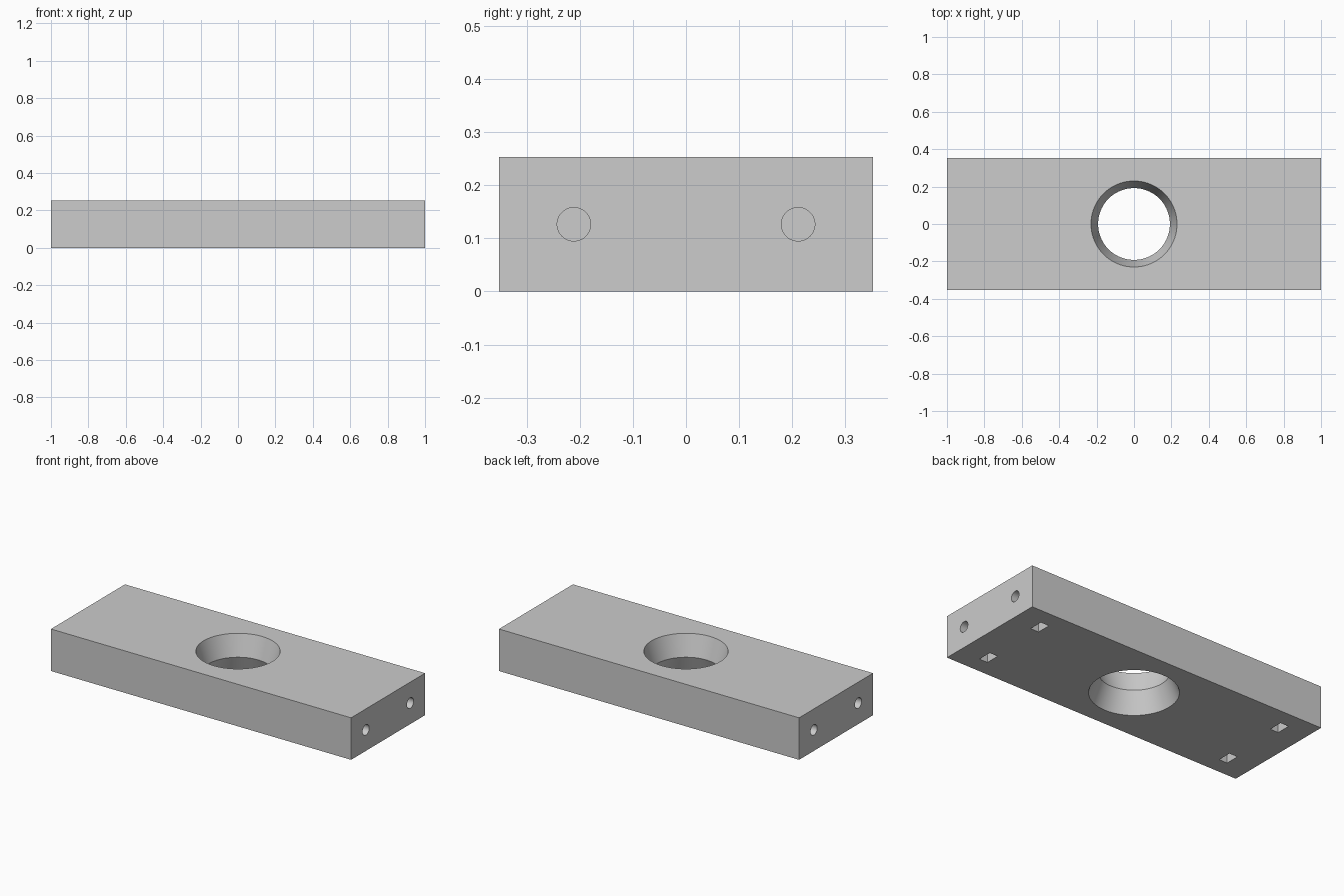
import bpy
import bmesh
from math import pi, radians
from mathutils import Matrix

cube = bpy.data.objects.get("Cube")
if cube:
    bpy.data.objects.remove(cube, do_unlink=True)

LENGTH, WIDTH, HEIGHT = 2.0, 0.704, 0.253
MID = HEIGHT / 2

grey = bpy.data.materials.new("light_grey")
grey.use_nodes = True
colour = (0.604, 0.604, 0.604, 1)
grey.diffuse_color = colour
grey.node_tree.nodes["Principled BSDF"].inputs["Base Color"].default_value = colour


def make_object(name, bm):
    bmesh.ops.recalc_face_normals(bm, faces=bm.faces)
    mesh = bpy.data.meshes.new(name)
    bm.to_mesh(mesh)
    bm.free()
    mesh.materials.append(grey)
    obj = bpy.data.objects.new(name, mesh)
    bpy.context.collection.objects.link(obj)
    return obj


def box(name, size, centre):
    bm = bmesh.new()
    bmesh.ops.create_cube(bm, size=1, matrix=Matrix.Translation(centre) @ Matrix.Diagonal((*size, 1)))
    return make_object(name, bm)


def rod(name, radius, length, centre):
    bm = bmesh.new()
    turn = Matrix.Rotation(pi / 2, 4, "Y")
    bmesh.ops.create_cone(bm, cap_ends=True, segments=48, radius1=radius, radius2=radius,
                          depth=length, matrix=Matrix.Translation(centre) @ turn)
    return make_object(name, bm)


def lathe(name, profile, segments=96):
    bm = bmesh.new()
    verts = [bm.verts.new((r, 0, z)) for r, z in profile]
    edges = [bm.edges.new(pair) for pair in zip(verts, verts[1:])]
    bmesh.ops.spin(bm, geom=verts + edges, cent=(0, 0, 0), axis=(0, 0, 1),
                   angle=2 * pi, steps=segments)
    bmesh.ops.remove_doubles(bm, verts=bm.verts, dist=0.0001)
    return make_object(name, bm)


# Solid plate
plate = box("plate", (LENGTH, WIDTH, HEIGHT), (0, 0, MID))

# Central opening, narrowest at mid height
cutters = [lathe("opening_cutter", [(0, -0.01), (0.245, -0.01), (0.192, MID),
                                    (0.233, HEIGHT + 0.01), (0, HEIGHT + 0.01)])]

# Bolt holes in both ends, each crossing a nut slot open underneath
for sx in (-1, 1):
    for sy in (-1, 1):
        y = sy * 0.211
        cutters.append(rod("bolt_hole_cutter", 0.0315, 0.3, (sx * 0.88, y, MID)))
        cutters.append(box("nut_slot_cutter", (0.055, 0.085, 0.19), (sx * 0.83, y, 0.075)))

bpy.ops.object.select_all(action="DESELECT")
bpy.context.view_layer.objects.active = plate
plate.select_set(True)
for cutter in cutters:
    cutter.hide_render = True
    mod = plate.modifiers.new("cut", "BOOLEAN")
    mod.operation = "DIFFERENCE"
    mod.solver = "EXACT"
    mod.object = cutter
    bpy.ops.object.modifier_apply(modifier=mod.name)
    bpy.data.objects.remove(cutter, do_unlink=True)

# Smooth round walls, crisp edges
bpy.ops.object.shade_smooth_by_angle(angle=radians(20))
